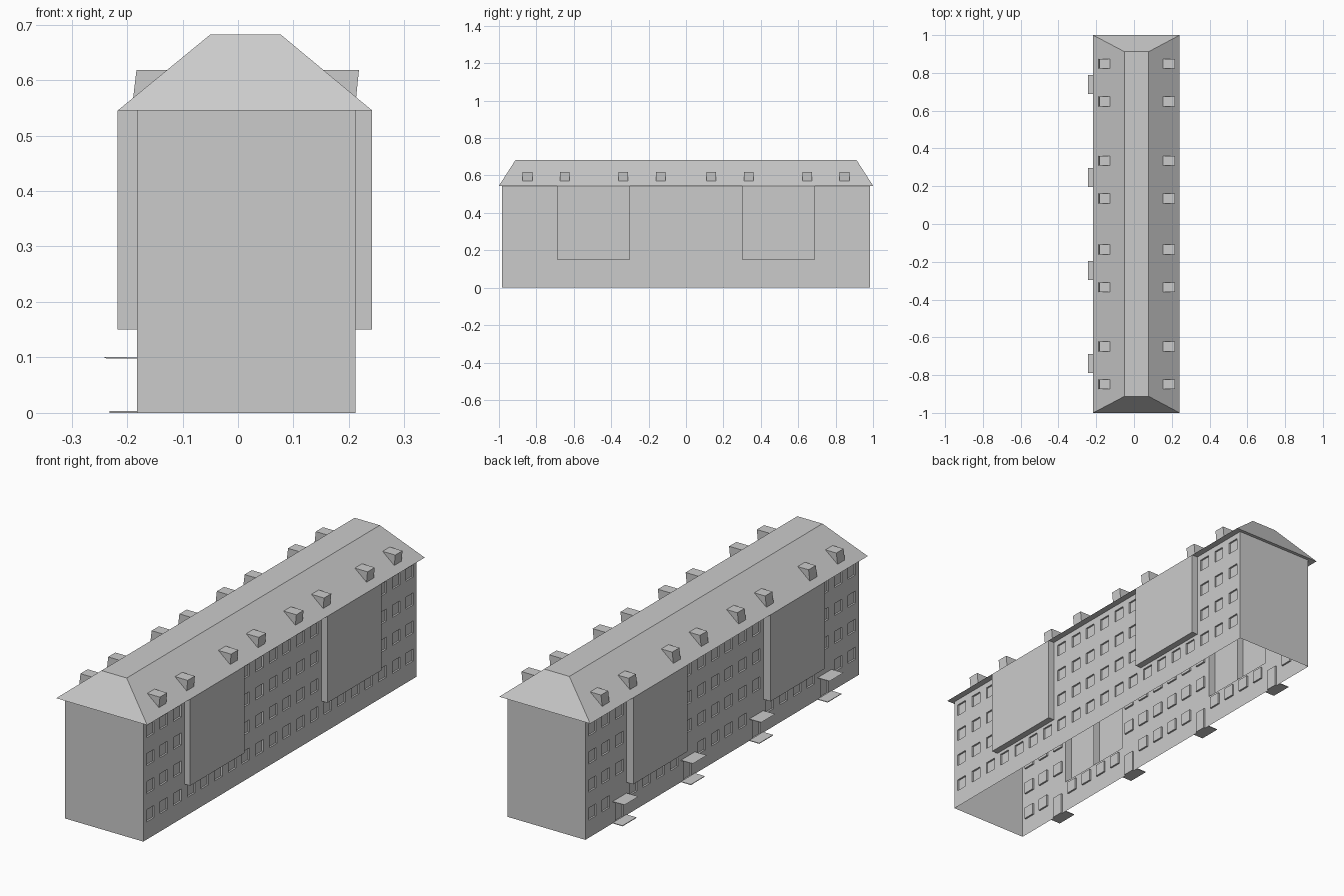
import bpy, bmesh
from mathutils import Vector

if "Cube" in bpy.data.objects:
    bpy.data.objects.remove(bpy.data.objects["Cube"])

XL, XR = -0.182, 0.212          # side walls
BL, BR = -0.217, 0.242          # bay faces and eaves
YE, ZT = 0.985, 0.545           # end walls, eave height
COLS = [(i - 9.5) * 0.0985 for i in range(20)]
ROWS = [0.108 + 0.128 * k for k in range(4)]
BAYS = [(-0.69, -0.30), (0.30, 0.69)]
DOORS = [COLS[i] for i in (2, 7, 12, 17)]
W, H, DEPTH = 0.0275, 0.0275, 0.008


def finish(bm, name):
    bmesh.ops.remove_doubles(bm, verts=bm.verts, dist=1e-5)
    mesh = bpy.data.meshes.new(name)
    bm.to_mesh(mesh)
    bm.free()
    ob = bpy.data.objects.new(name, mesh)
    bpy.context.collection.objects.link(ob)
    return ob


def quad(bm, pts, facing):
    f = bm.faces.new([bm.verts.new(p) for p in pts])
    f.normal_update()
    if f.normal.dot(Vector(facing)) < 0:
        f.normal_flip()


def pocket(bm, x, xi, s, y0, y1, z0, z1):
    """Panel moved from x to xi plus its four side faces (inset or bay)."""
    k = s if (xi - x) * s < 0 else -s
    k = 1 if k == s else -1     # 1 = inset, -1 = projecting
    quad(bm, [(xi, y0, z0), (xi, y1, z0), (xi, y1, z1), (xi, y0, z1)], (s, 0, 0))
    for y, d in ((y0, k), (y1, -k)):
        quad(bm, [(x, y, z0), (xi, y, z0), (xi, y, z1), (x, y, z1)], (0, d, 0))
    for z, d in ((z0, k), (z1, -k)):
        quad(bm, [(x, y0, z), (xi, y0, z), (xi, y1, z), (x, y1, z)], (0, 0, d))


def side_wall(name, x, xbay, s, doors):
    bm = bmesh.new()
    holes = [(xbay, a, b, 0.15, ZT) for a, b in BAYS]
    for y in COLS:
        in_bay = any(a < y < b for a, b in BAYS)
        for r, z in enumerate(ROWS):
            if r == 0 and y in doors:
                holes.append((x - s * DEPTH, y - W, y + W, 0, 0.098))
            elif r == 0 or not in_bay:
                holes.append((x - s * DEPTH, y - W, y + W, z - H, z + H))
    ys = sorted({-YE, YE} | {h[i] for h in holes for i in (1, 2)})
    zs = sorted({0, ZT} | {h[i] for h in holes for i in (3, 4)})
    for y0, y1 in zip(ys, ys[1:]):
        for z0, z1 in zip(zs, zs[1:]):
            cy, cz = (y0 + y1) / 2, (z0 + z1) / 2
            if not any(h[1] < cy < h[2] and h[3] < cz < h[4] for h in holes):
                quad(bm, [(x, y0, z0), (x, y1, z0), (x, y1, z1), (x, y0, z1)], (s, 0, 0))
    for xi, *rect in holes:
        pocket(bm, x, xi, s, *rect)
    finish(bm, name)
    # partition in the middle of each bay
    bm = bmesh.new()
    for a, b in BAYS:
        y = (a + b) / 2
        quad(bm, [(x, y, 0.15), (xbay, y, 0.15), (xbay, y, ZT), (x, y, ZT)], (0, 1, 0))
    finish(bm, name + "_bay_partitions")


def prisms(name, profile, centres, half):
    """Extrude an x-z profile along y at every centre."""
    bm = bmesh.new()
    for c in centres:
        f = bm.faces.new([bm.verts.new((x, c - half, z)) for x, z in profile])
        ext = bmesh.ops.extrude_face_region(bm, geom=[f], use_keep_orig=True)
        vs = [v for v in ext["geom"] if isinstance(v, bmesh.types.BMVert)]
        bmesh.ops.translate(bm, verts=vs, vec=(0, 2 * half, 0))
    bmesh.ops.recalc_face_normals(bm, faces=bm.faces)
    finish(bm, name)


# long walls with windows, bays and doors
side_wall("left_wall", XL, BL, -1, DOORS)
side_wall("right_wall", XR, BR, 1, [])

# end walls
bm = bmesh.new()
for s in (-1, 1):
    y = s * YE
    quad(bm, [(XL, y, 0), (XR, y, 0), (XR, y, ZT), (XL, y, ZT)], (0, s, 0))
finish(bm, "end_walls")

# hipped roof with flat top
bm = bmesh.new()
low = [bm.verts.new(p) for p in ((BL, -1, ZT), (BR, -1, ZT), (BR, 1, ZT), (BL, 1, ZT))]
top = [bm.verts.new((x, y, 0.682)) for x, y in
       ((-0.05, -0.912), (0.077, -0.912), (0.077, 0.912), (-0.05, 0.912))]
bm.faces.new(low[::-1])
bm.faces.new(top)
for i in range(4):
    j = (i + 1) % 4
    bm.faces.new((low[i], low[j], top[j], top[i]))
finish(bm, "roof")

# roof dormers
dormers = [s * y for y in (0.135, 0.335, 0.648, 0.848) for s in (-1, 1)]
prisms("right_dormers", [(0.213, 0.569), (0.218, 0.618), (0.154, 0.618)], dormers, 0.026)
prisms("left_dormers", [(-0.189, 0.568), (-0.183, 0.618), (-0.128, 0.618)], dormers, 0.026)

# entrance canopies and steps
prisms("door_canopies", [(XL, 0.098), (XL, 0.1), (-0.243, 0.101), (-0.237, 0.098)], DOORS, 0.05)
prisms("door_steps", [(XL, 0), (XL, 0.003), (-0.232, 0.003), (-0.232, 0)], DOORS, 0.05)
